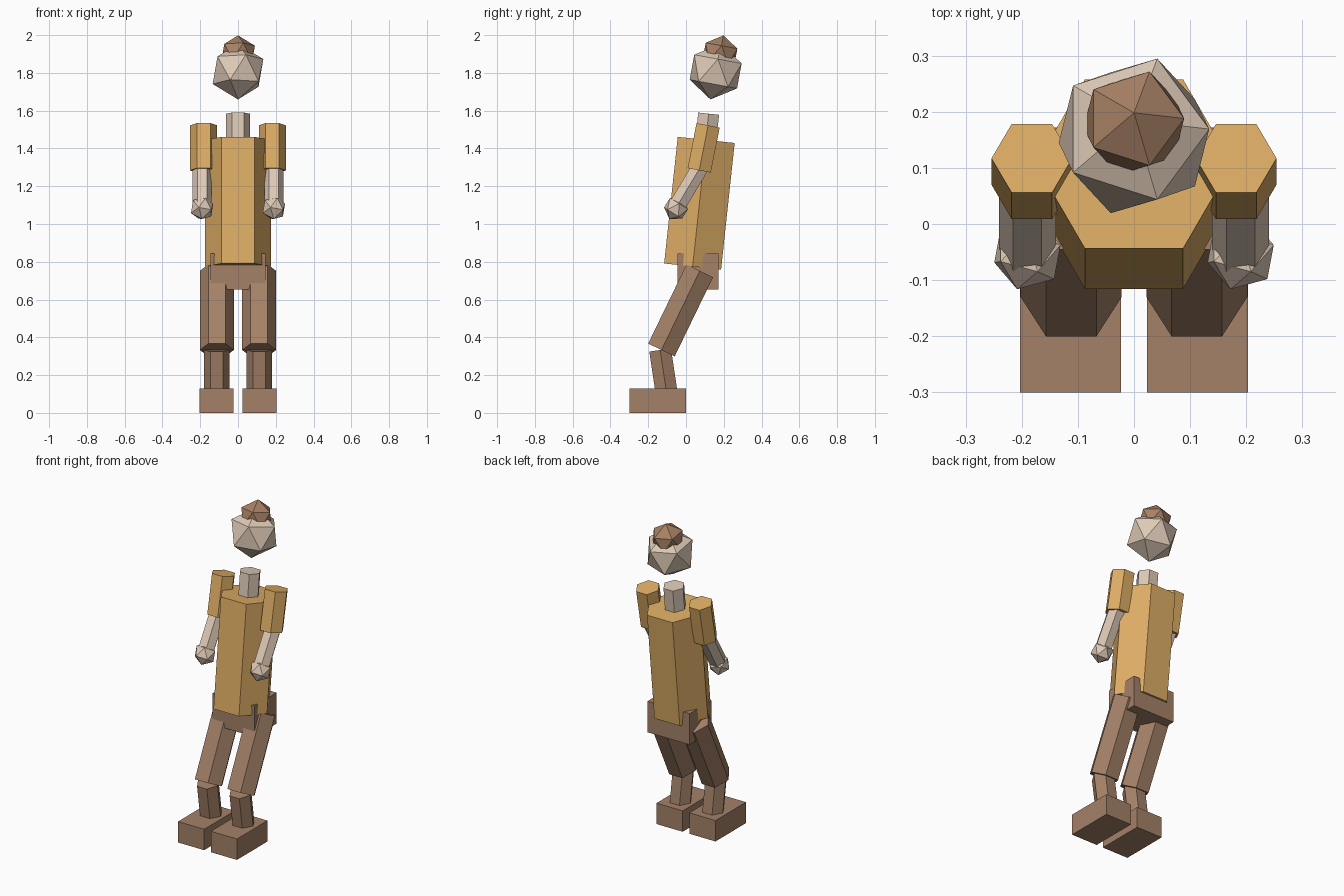
import bpy
from math import atan2, hypot, radians

cube = bpy.data.objects.get("Cube")
if cube:
    bpy.data.objects.remove(cube, do_unlink=True)


def material(name, rgb):
    mat = bpy.data.materials.new(name)
    mat.use_nodes = True
    color = (*rgb, 1.0)
    mat.diffuse_color = color
    bsdf = next(n for n in mat.node_tree.nodes if n.type == 'BSDF_PRINCIPLED')
    bsdf.inputs["Base Color"].default_value = color
    return mat


SHIRT = material("ochre_shirt", (0.73, 0.42, 0.13))
SKIN = material("pale_skin", (0.73, 0.59, 0.47))
TROUSERS = material("brown_trousers", (0.37, 0.22, 0.137))
HAIR = material("brown_hair", (0.39, 0.22, 0.13))


def finish(name, mat):
    obj = bpy.context.object
    obj.name = obj.data.name = name
    obj.data.materials.append(mat)
    return obj


def limb(name, x, low, high, radius, mat):
    """Six-sided prism between two (y, z) points, flat sides to front and back."""
    dy, dz = high[0] - low[0], high[1] - low[1]
    centre = (x, (low[0] + high[0]) / 2, (low[1] + high[1]) / 2)
    bpy.ops.mesh.primitive_cylinder_add(vertices=6, radius=radius, depth=hypot(dy, dz))
    obj = finish(name, mat)
    # turn corners to the sides, then lean along the limb
    obj.rotation_mode = 'XYZ'
    for v in obj.data.vertices:
        v.co.x, v.co.y = v.co.y, -v.co.x
    obj.rotation_euler.x = atan2(-dy, dz)
    obj.location = centre


def ball(name, centre, radius, tilt, mat):
    """Twenty-sided ball, leaned backwards."""
    bpy.ops.mesh.primitive_ico_sphere_add(subdivisions=1, radius=radius, location=centre,
                                          rotation=(radians(-tilt), 0, 0))
    finish(name, mat)


def box(name, low, high, mat):
    bpy.ops.mesh.primitive_cube_add(size=1, location=[(a + b) / 2 for a, b in zip(low, high)])
    obj = finish(name, mat)
    obj.scale = [b - a for a, b in zip(low, high)]


# Body and head
limb("torso", 0, (0.035, 0.775), (0.107, 1.445), 0.175, SHIRT)
limb("neck", 0, (0.1, 1.4), (0.12, 1.584), 0.064, SKIN)
ball("head", (0, 0.157, 1.807), 0.15, 10.5, SKIN)
ball("hair_bun", (0, 0.18, 1.9), 0.1, 10.5, HAIR)
box("pelvis", (-0.145, -0.045, 0.652), (0.145, 0.172, 0.845), TROUSERS)

# Arms and legs on both sides
for side, s in (("left", 1), ("right", -1)):
    limb(side + "_upper_arm", s * 0.182, (0.07, 1.284), (0.117, 1.522), 0.072, SHIRT)
    limb(side + "_forearm", s * 0.19, (-0.05, 1.09), (0.075, 1.3), 0.051, SKIN)
    ball(side + "_hand", (s * 0.19, -0.053, 1.083), 0.066, 32, SKIN)
    limb(side + "_thigh", s * 0.112, (-0.13, 0.333), (0.073, 0.752), 0.09, TROUSERS)
    limb(side + "_shin", s * 0.112, (-0.102, 0.1), (-0.137, 0.333), 0.067, TROUSERS)
    inner, outer = s * 0.023, s * 0.203
    box(side + "_foot", (min(inner, outer), -0.3, 0), (max(inner, outer), 0, 0.13), TROUSERS)
